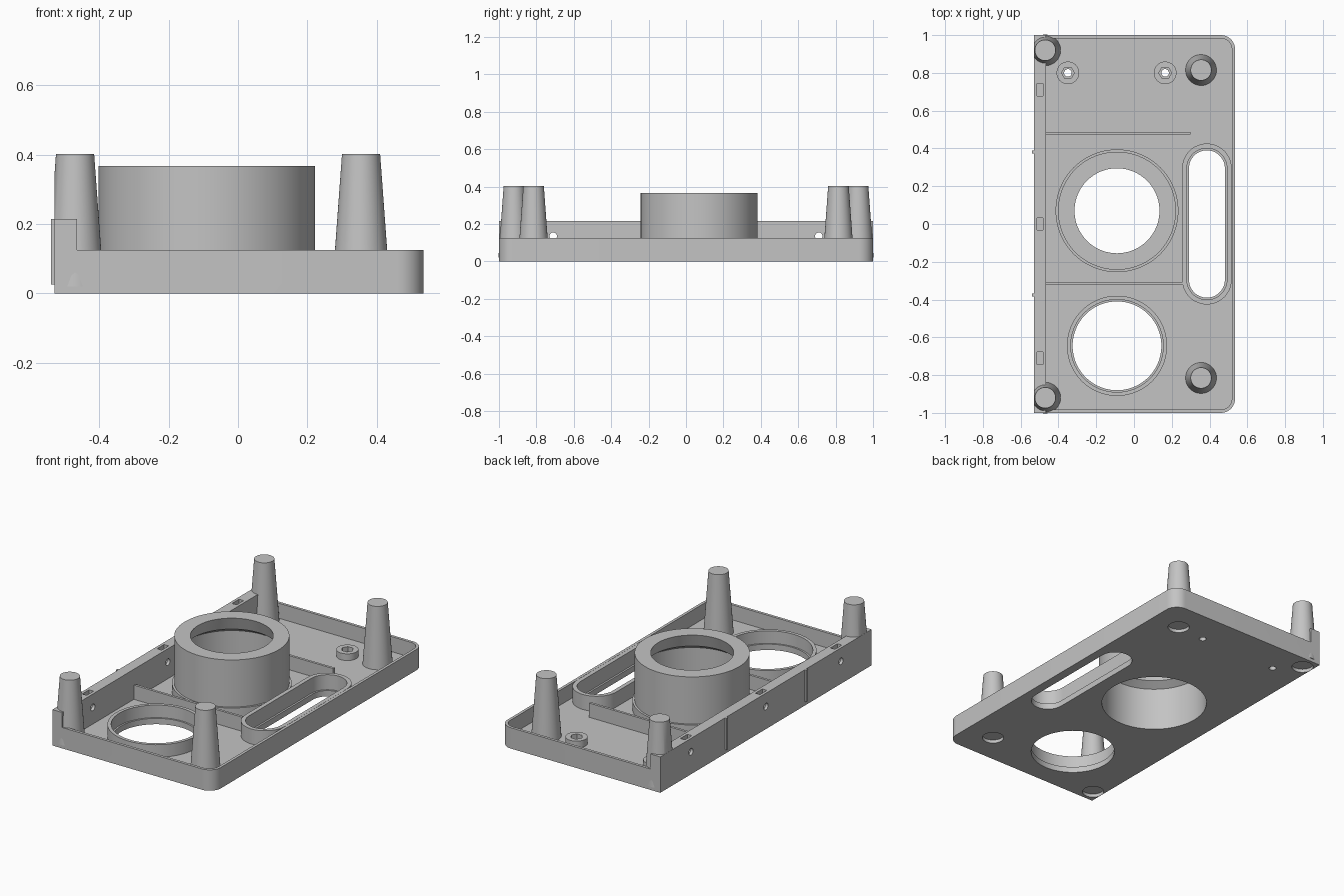
import bpy, bmesh
from math import cos, sin, pi, radians
from mathutils import Vector

if "Cube" in bpy.data.objects:
    bpy.data.objects.remove(bpy.data.objects["Cube"])

grey = bpy.data.materials.new("plain grey")
grey.use_nodes = True
grey.diffuse_color = (0.55, 0.55, 0.55, 1)
grey.node_tree.nodes["Principled BSDF"].inputs["Base Color"].default_value = (0.55, 0.55, 0.55, 1)

FLOOR, RIM, WALL = 0.035, 0.125, 0.215
LEFT, RIGHT, INNER = -0.53, 0.535, -0.465


def finish(name, bm):
    bmesh.ops.recalc_face_normals(bm, faces=bm.faces)
    mesh = bpy.data.meshes.new(name)
    bm.to_mesh(mesh)
    bm.free()
    mesh.materials.append(grey)
    obj = bpy.data.objects.new(name, mesh)
    bpy.context.collection.objects.link(obj)
    return obj


def prism(name, outline, z0, z1):
    bm = bmesh.new()
    face = bm.faces.new([bm.verts.new((x, y, z0)) for x, y in outline])
    new = bmesh.ops.extrude_face_region(bm, geom=[face])["geom"]
    moved = [v for v in new if isinstance(v, bmesh.types.BMVert)]
    bmesh.ops.translate(bm, verts=moved, vec=(0, 0, z1 - z0))
    return finish(name, bm)


def arc(x, y, r, start, end, n):
    angles = [radians(start + (end - start) * i / n) for i in range(n + 1)]
    return [(x + r * cos(a), y + r * sin(a)) for a in angles]


def circle(x, y, r, n=64):
    return arc(x, y, r, 0, 360, n)[:-1]


def box(name, x0, x1, y0, y1, z0, z1):
    return prism(name, [(x0, y0), (x1, y0), (x1, y1), (x0, y1)], z0, z1)


def rounded_right(x0, x1, y, r):
    """Rectangle with its two right corners rounded."""
    return ([(x0, y), (x0, -y)] + arc(x1 - r, r - y, r, -90, 0, 10)
            + arc(x1 - r, y - r, r, 0, 90, 10))


def stadium(x, half, r):
    return arc(x, half, r, 0, 180, 24) + arc(x, -half, r, 180, 360, 24)


def lathe(name, profile, x, y, n=96):
    """Revolve a closed (radius, z) profile around a vertical axis."""
    bm = bmesh.new()
    rings = [[bm.verts.new((x + r * cos(2 * pi * i / n), y + r * sin(2 * pi * i / n), z))
              for r, z in profile] for i in range(n)]
    for i in range(n):
        a, b = rings[i], rings[(i + 1) % n]
        for j in range(len(profile)):
            k = (j + 1) % len(profile)
            bm.faces.new((a[j], b[j], b[k], a[k]))
    return finish(name, bm)


def combine(obj, others, operation="DIFFERENCE"):
    """Apply booleans to obj and remove the helper objects."""
    for other in others:
        other.hide_render = True
        mod = obj.modifiers.new("cut", "BOOLEAN")
        mod.operation, mod.solver, mod.object = operation, "EXACT", other
    graph = bpy.context.evaluated_depsgraph_get()
    mesh = bpy.data.meshes.new_from_object(obj.evaluated_get(graph))
    obj.modifiers.clear()
    obj.data = mesh
    for other in others:
        bpy.data.objects.remove(other)
    return obj


BIG, SMALL = (-0.09, 0.07), (-0.09, -0.645)
SLOT_X, SLOT_HALF = 0.386, 0.295
LEGS = [("left", 0.355, 0.815), ("right", -0.47, 0.92)]
NUTS = (-0.71, 0, 0.71)
SCREWS = [("left", 0.165), ("right", -0.35)]

# Tray with a pocket, plus the taller thick side wall
tray = prism("tray", rounded_right(LEFT, RIGHT, 1, 0.075), 0, RIM)
combine(tray, [prism("pocket", rounded_right(INNER, RIGHT - 0.017, 0.983, 0.058), FLOOR, 0.3)])
combine(tray, [box("tall_wall", LEFT, INNER, -1, 1, 0.08, WALL)], "UNION")

# Openings in the floor, shallow foot sockets and nut slots in the tall wall
cuts = [prism("cut", circle(*BIG, 0.295, 96), -0.1, 0.1),
        prism("cut", circle(*SMALL, 0.235, 96), -0.1, 0.1),
        prism("cut", stadium(SLOT_X, SLOT_HALF, 0.095), -0.1, 0.1)]
for side, x in SCREWS:
    cuts.append(prism("cut", circle(x, 0.8, 0.02, 24), -0.1, 0.1))
for side, x, y in LEGS:
    for s in (-1, 1):
        cuts.append(prism("cut", circle(x, s * y, 0.06, 48), -0.1, 0.02))
for y in NUTS:
    cuts.append(box("cut", -0.513, -0.483, y - 0.033, y + 0.033, 0.1, 0.3))
    hole = prism("cut", circle(0, 0, 0.02, 24), -0.06, 0.06)
    hole.rotation_euler = (0, pi / 2, 0)
    hole.location = (-0.5, y, 0.135)
    cuts.append(hole)
bpy.context.view_layer.update()
combine(tray, cuts)

# Tall round housing with a narrowed mouth and a wider foot
lathe("round_housing", [(0.295, FLOOR), (0.325, FLOOR), (0.325, 0.085), (0.3125, 0.085),
                        (0.3125, 0.367), (0.225, 0.367), (0.25, 0.29), (0.295, 0.26)], *BIG)

# Low ring around the second opening
lathe("low_ring", [(0.245, FLOOR), (0.265, FLOOR), (0.265, 0.11), (0.245, 0.11)], *SMALL)

# Collar around the long slot
collar = prism("slot_collar", stadium(SLOT_X, SLOT_HALF, 0.131), FLOOR, RIM)
combine(collar, [prism("cut", stadium(SLOT_X, SLOT_HALF, 0.106), -0.1, 0.3)])

# Dividers
box("back_divider", INNER, 0.3, 0.473, 0.488, FLOOR, 0.12)
box("front_divider", INNER, 0.262, -0.322, -0.307, FLOOR, 0.12)

# Screw bosses with hexagonal recesses
for side, x in SCREWS:
    boss = prism(side + "_screw_boss", circle(x, 0.8, 0.06, 40), FLOOR, 0.075)
    combine(boss, [prism("cut", circle(x, 0.8, 0.034, 6), FLOOR + 0.01, 0.3),
                   prism("cut", circle(x, 0.8, 0.02, 24), -0.1, 0.3)])

# Tapered legs, trimmed flush with the tall wall
for side, x, y in LEGS:
    for s, end in ((-1, "front"), (1, "back")):
        bm = bmesh.new()
        bmesh.ops.create_cone(bm, cap_ends=True, segments=48, radius1=0.083, radius2=0.055, depth=0.382)
        bmesh.ops.translate(bm, verts=bm.verts, vec=(x, s * y, 0.211))
        cut = bmesh.ops.bisect_plane(bm, geom=bm.verts[:] + bm.edges[:] + bm.faces[:],
                                     plane_co=Vector((LEFT + 0.001, 0, 0)),
                                     plane_no=(-1, 0, 0), clear_outer=True)
        edges = [e for e in cut["geom_cut"] if isinstance(e, bmesh.types.BMEdge)]
        if edges:
            bmesh.ops.holes_fill(bm, edges=edges)
        finish(f"{end}_{side}_leg", bm)

# Thin locating ribs on the outside of the tall wall
for y, end in ((-0.375, "front"), (0.38, "back")):
    box(end + "_rib", LEFT - 0.01, LEFT, y - 0.008, y + 0.008, 0.025, WALL)

# Smooth the round sides, keeping sharp edges
bpy.ops.object.select_all(action="DESELECT")
for obj in bpy.context.collection.objects:
    if obj.type == "MESH" and grey.name in obj.data.materials:
        obj.select_set(True)
        bpy.context.view_layer.objects.active = obj
bpy.ops.object.shade_smooth_by_angle(angle=radians(30))
